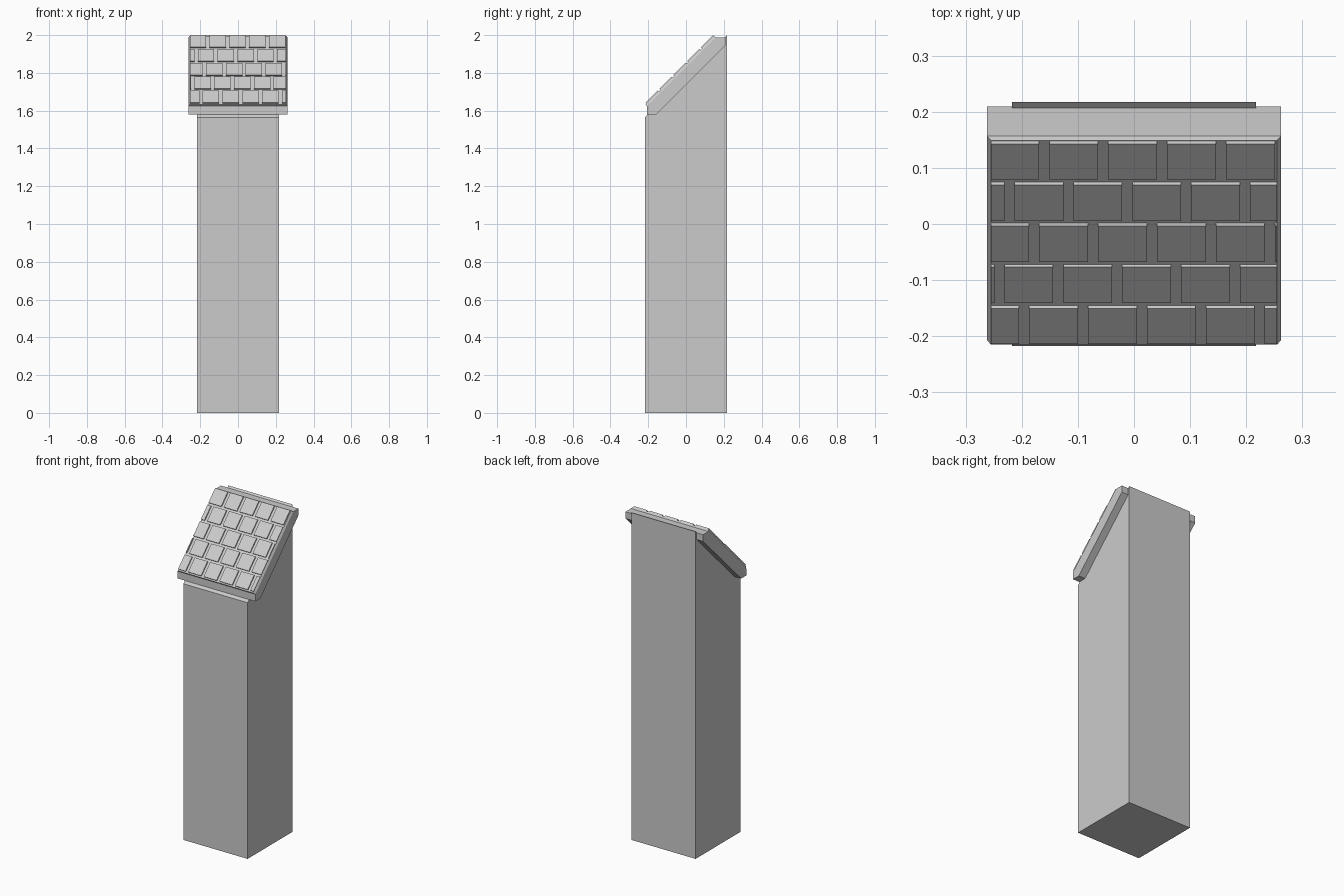
import bpy, bmesh

old = bpy.data.objects.get("Cube")
if old:
    bpy.data.objects.remove(old, do_unlink=True)

stone = bpy.data.materials.new("light_grey_stone")
stone.use_nodes = True
GREY = (0.6, 0.6, 0.6, 1)
stone.diffuse_color = GREY
stone.node_tree.nodes["Principled BSDF"].inputs["Base Color"].default_value = GREY


def add_object(name, bm):
    bmesh.ops.recalc_face_normals(bm, faces=bm.faces)
    mesh = bpy.data.meshes.new(name)
    bm.to_mesh(mesh)
    bm.free()
    mesh.materials.append(stone)
    obj = bpy.data.objects.new(name, mesh)
    bpy.context.collection.objects.link(obj)
    return obj


def add_prism(bm, profile, x0, x1):
    """Sweep a side (y, z) profile from x0 to x1."""
    ends = [[bm.verts.new((x, y, z)) for y, z in profile] for x in (x0, x1)]
    bm.faces.new(ends[0])
    bm.faces.new(ends[1][::-1])
    n = len(profile)
    for i in range(n):
        j = (i + 1) % n
        bm.faces.new((ends[0][i], ends[1][i], ends[1][j], ends[0][j]))


# Square post with a slanted top
HALF = 0.217
bm = bmesh.new()
add_prism(bm, [(-HALF, 0), (HALF, 0), (HALF, 1.998), (-HALF, 1.564)], -HALF, HALF)
add_object("post", bm)

# Sloping roof slab
FRONT, BACK, EDGE, INSET = -0.207, 0.209, 0.262, 0.255
BODY = 1.831          # height of the slab's 45 degree plane at y = 0
RIDGE = 0.157
bm = bmesh.new()
add_prism(bm, [(FRONT, 1.58), (-0.158, 1.58), (BACK, 1.947), (BACK, 1.988),
               (RIDGE, RIDGE + BODY), (FRONT, FRONT + BODY)], -EDGE, EDGE)
add_object("roof_slab", bm)

# Raised panel under the shingles, tapering at both sides
LIFT = 0.008          # panel lift in y and z, square to the slope
bm = bmesh.new()
rings = []
for x, lift in ((EDGE, 0), (INSET, LIFT)):
    rings.append([bm.verts.new((sx * x, y - lift, y + BODY + lift))
                  for sx, y in ((-1, FRONT), (1, FRONT), (1, RIDGE), (-1, RIDGE))])
for ring in rings:
    bm.faces.new(ring)
for i in range(4):
    j = (i + 1) % 4
    bm.faces.new((rings[0][i], rings[0][j], rings[1][j], rings[1][i]))
add_object("roof_panel", bm)

# Staggered rows of shingles
PITCH, GAP, LENGTH, ROW = 0.105, 0.018, 0.064, 0.0733
THICK = 0.005
PANEL = BODY + 2 * LIFT
bm = bmesh.new()
for row, gap_x in enumerate((-0.16, -0.222, -0.178, -0.24, -0.196)):
    top = 0.148 - row * ROW
    low = top - LENGTH
    profile = [(low, low + PANEL), (top, top + PANEL),
               (top - THICK, top + PANEL + THICK), (low - THICK, low + PANEL + THICK)]
    for k in range(-1, 5):
        left = max(gap_x + k * PITCH + GAP / 2, -INSET)
        right = min(gap_x + (k + 1) * PITCH - GAP / 2, INSET)
        if right - left > 0.002:
            add_prism(bm, profile, left, right)
add_object("roof_shingles", bm)
